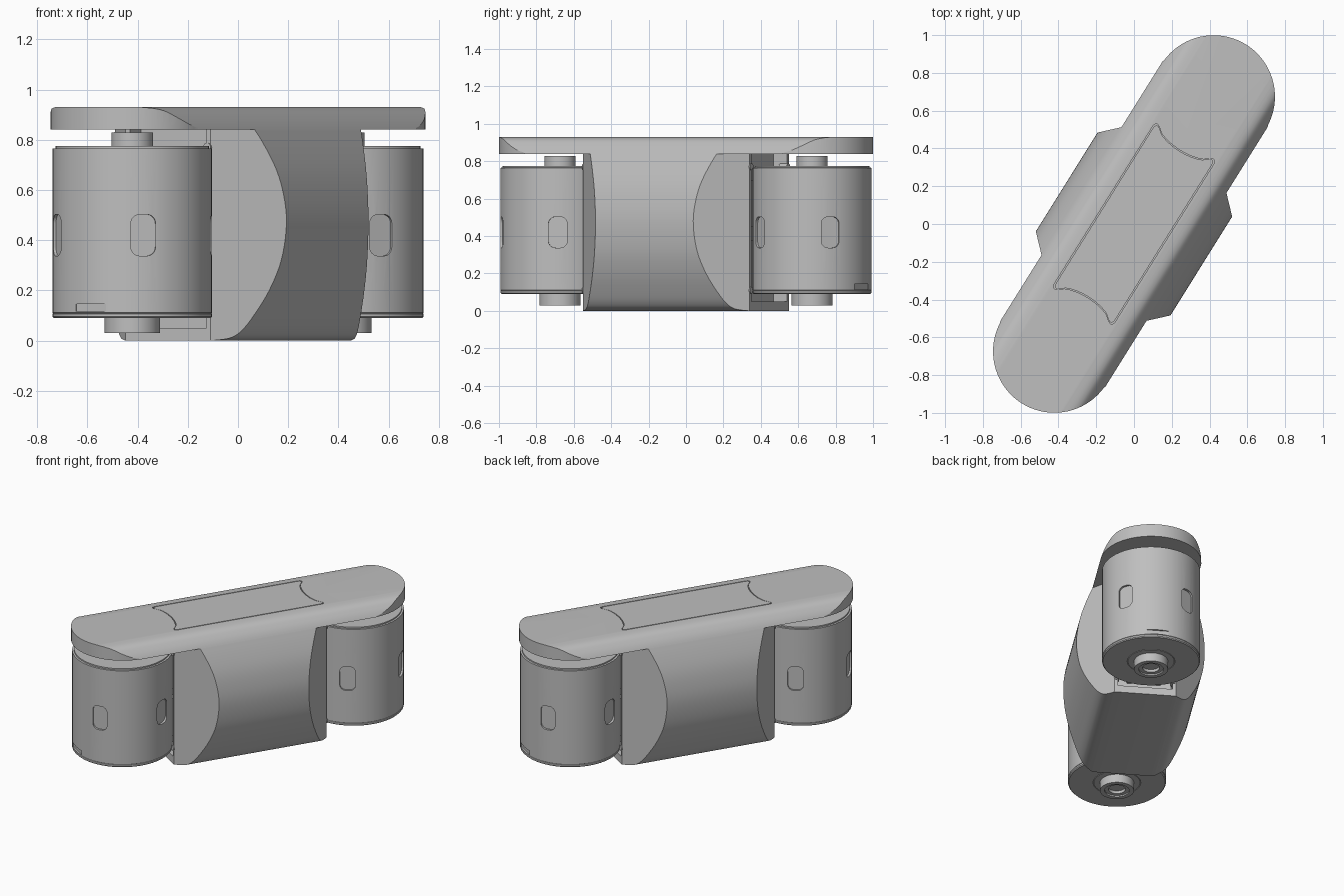
import bpy, bmesh, math
from math import cos, sin, pi, radians
from mathutils import Matrix, Vector

old = bpy.data.objects.get("Cube")
if old:
    bpy.data.objects.remove(old, do_unlink=True)

YAW = radians(58)      # heading of the long axis
HUB = 0.795            # drum distance from the centre
END_R = 0.325

grey = bpy.data.materials.new("plain_grey")
grey.use_nodes = True
grey.diffuse_color = (0.52, 0.52, 0.52, 1)
grey.node_tree.nodes["Principled BSDF"].inputs["Base Color"].default_value = (0.52, 0.52, 0.52, 1)


def frame(angle, origin=(0, 0, 0)):
    """Sideways, up and outward axes for a heading."""
    m = Matrix(((-sin(angle), 0, cos(angle)), (cos(angle), 0, sin(angle)), (0, 1, 0)))
    return Matrix.Translation(Vector(origin)) @ m.to_4x4()


def add_prism(bm, pts, lo, hi, mat=Matrix()):
    rings = [[bm.verts.new(mat @ Vector((a, b, c))) for a, b in pts] for c in (lo, hi)]
    n = len(pts)
    bm.faces.new(rings[0][::-1])
    bm.faces.new(rings[1])
    for i in range(n):
        j = (i + 1) % n
        bm.faces.new((rings[0][i], rings[0][j], rings[1][j], rings[1][i]))


def make(name, bm):
    bmesh.ops.recalc_face_normals(bm, faces=bm.faces)
    mesh = bpy.data.meshes.new(name)
    bm.to_mesh(mesh)
    bm.free()
    mesh.materials.append(grey)
    obj = bpy.data.objects.new(name, mesh)
    bpy.context.collection.objects.link(obj)
    return obj


def prism(name, pts, lo, hi, mat=Matrix()):
    bm = bmesh.new()
    add_prism(bm, pts, lo, hi, mat)
    return make(name, bm)


def select(obj):
    bpy.ops.object.select_all(action='DESELECT')
    obj.select_set(True)
    bpy.context.view_layer.objects.active = obj


def boolean(obj, cutter, operation):
    select(obj)
    mod = obj.modifiers.new("cut", 'BOOLEAN')
    mod.operation, mod.object, mod.solver = operation, cutter, 'EXACT'
    bpy.ops.object.modifier_apply(modifier=mod.name)
    bpy.data.objects.remove(cutter, do_unlink=True)


def finish(obj, angle=28):
    select(obj)
    bpy.ops.object.shade_smooth_by_angle(angle=radians(angle))
    obj.rotation_euler.z = YAW


def circle(r, n=24, cx=0, cy=0, start=0, sweep=2 * pi):
    return [(cx + r * cos(start + sweep * i / n), cy + r * sin(start + sweep * i / n)) for i in range(n)]


def box(x0, x1, y0, y1):
    return [(x0, y0), (x1, y0), (x1, y1), (x0, y1)]


def rounded_rect(w, h, r, cy):
    pts = []
    for k, (sx, sy) in enumerate(((1, 1), (-1, 1), (-1, -1), (1, -1))):
        for i in range(7):
            a = (k + i / 6) * pi / 2
            pts.append((sx * (w / 2 - r) + r * cos(a), cy + sy * (h / 2 - r) + r * sin(a)))
    return pts


def spline(keys, steps=5):
    """Smooth curve through the keys."""
    out = []
    p = [Vector(k) for k in [keys[0]] + keys + [keys[-1]]]
    for i in range(1, len(p) - 2):
        a, b, c, d = p[i - 1:i + 3]
        for s in range(steps):
            t = s / steps
            v = 0.5 * (2 * b + (c - a) * t + (2 * a - 5 * b + 4 * c - d) * t ** 2
                       + (3 * b - a - 3 * c + d) * t ** 3)
            out.append(tuple(v))
    return out + [tuple(keys[-1])]


# Barrel cross-section shared by the housing and the top cover
half = spline([(.2, 0), (.255, .01), (.29, .04), (.325, .1), (.37, .2), (.405, .32), (.42, .46),
               (.412, .58), (.385, .7), (.328, .84), (.285, .9), (.25, .922), (.2, .93)])
barrel = half + [(-a, b) for a, b in reversed(half)]


def barrel_cutter():
    return prism("barrel_cutter", barrel, -1.5, 1.5, frame(0))


# Central housing: chamfered plan, barrel sides, open pocket at each end
quarter = [(.525, .2), (.2, .53)]
plan = quarter + [(-x, y) for x, y in reversed(quarter)]
plan += [(-x, -y) for x, y in plan]
housing = prism("housing", plan, -.1, .84)
boolean(housing, barrel_cutter(), 'INTERSECT')
for side in (1, -1):
    x0, x1 = sorted((side * .44, side * .7))
    boolean(housing, prism("pocket_cutter", box(x0, x1, -.18, .18), .05, 1), 'DIFFERENCE')
finish(housing)

# Top cover: stadium plan trimmed by the barrel
stadium = circle(END_R, 40, HUB, 0, -pi / 2, pi) + [(HUB, END_R)]
stadium += [(-x, -y) for x, y in stadium]
wide = [(x, y * 1.03 if abs(x) <= HUB + .001 else y) for x, y in stadium]
cover = prism("top_cover", wide, .84, 1.1)
boolean(cover, barrel_cutter(), 'INTERSECT')

# Inset panel on the cover, surrounded by a narrow groove
end = [(.46, 0), (.465, .06), (.48, .12), (.5, .15), (.514, .172), (.507, .186), (.49, .19)]
end = spline(end, 3)
edge = [(x, -y) for x, y in reversed(end[1:])] + end
outline = edge + [(-x, -y) for x, y in edge]
boolean(cover, prism("panel_cutter", outline, .918, 1), 'DIFFERENCE')
finish(cover)
finish(prism("top_panel", [(x * .988, y * .968) for x, y in outline], .915, .93))

# Drum: turned profile with hollow lower axle, rim groove and upper axle
turned = [(0, .06), (.055, .06), (.055, .04), (.08, .04), (.08, .03), (.11, .03), (.11, .09),
          (.15, .09), (.152, .094), (.155, .09), (.312, .09), (.318, .096), (.318, .107),
          (.315, .109), (.318, .111), (.318, .765), (.306, .766), (.306, .775),
          (.083, .775), (.083, .828), (0, .828)]


def make_drum(name, side):
    bm = bmesh.new()
    verts = [bm.verts.new((r, 0, z)) for r, z in turned]
    edges = [bm.edges.new(pair) for pair in zip(verts, verts[1:])]
    bmesh.ops.spin(bm, geom=verts + edges, axis=(0, 0, 1), cent=(0, 0, 0),
                   angle=2 * pi, steps=72)
    bmesh.ops.remove_doubles(bm, verts=bm.verts, dist=.0005)
    bmesh.ops.translate(bm, verts=bm.verts, vec=(side * HUB, 0, 0))
    drum = make(name, bm)
    # Shallow rounded windows and a rim notch
    turn = 0 if side > 0 else pi
    cuts = bmesh.new()
    for k in range(4):
        a = radians(-62 + 80 * k) - YAW + turn
        add_prism(cuts, rounded_rect(.1, .165, .036, .42), .303, .36, frame(a, (side * HUB, 0, 0)))
    a = radians(58) - YAW + turn
    add_prism(cuts, box(-.07, .07, .115, .145), .306, .36, frame(a, (side * HUB, 0, 0)))
    boolean(drum, make("window_cutter", cuts), 'DIFFERENCE')
    finish(drum)


make_drum("left_drum", 1)
make_drum("right_drum", -1)

# Connector blocks and screws inside each end pocket
for label, turn in (("left", 0), ("right", pi)):
    for part, lo, hi in (("lower", .12, .38), ("upper", .45, .7)):
        finish(prism(f"{label}_{part}_connector", box(-.11, .11, lo, hi), .43, .465, frame(turn)))
    bm = bmesh.new()
    for y in (-.185, .185):
        for z in (.11, .77):
            add_prism(bm, circle(.018, 16, y, z), .48, .53, frame(turn))
    finish(make(f"{label}_screws", bm))
